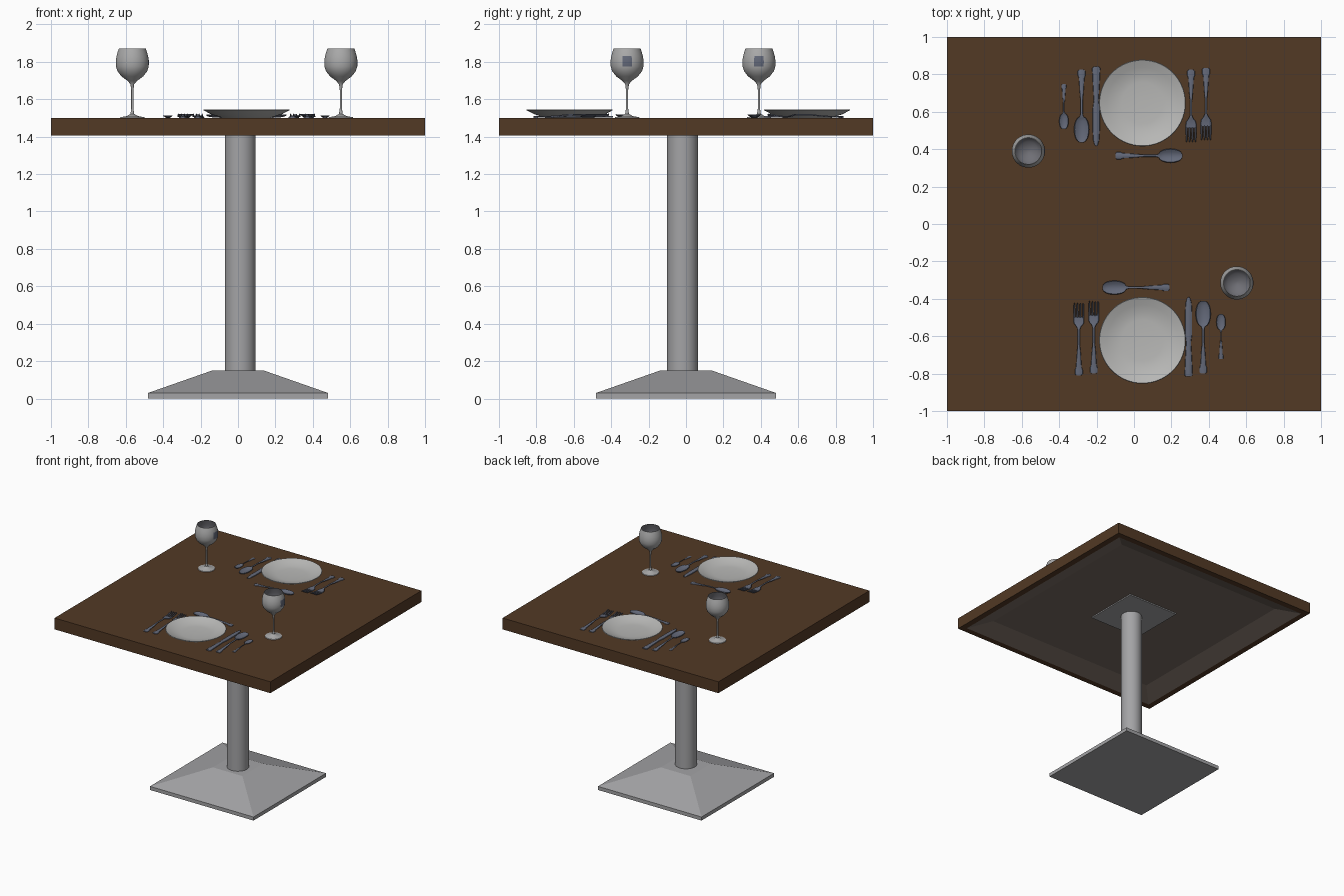
import bpy, bmesh, math
from mathutils import Matrix, Vector

cube = bpy.data.objects.get("Cube")
if cube:
    bpy.data.objects.remove(cube, do_unlink=True)

TOP = 1.5  # height of the table surface


def material(name, rgb):
    m = bpy.data.materials.new(name)
    m.use_nodes = True
    m.diffuse_color = (*rgb, 1)
    bsdf = next(n for n in m.node_tree.nodes if n.type == 'BSDF_PRINCIPLED')
    bsdf.inputs["Base Color"].default_value = (*rgb, 1)
    bsdf.inputs["Roughness"].default_value = 0.6
    return m


wood = material("dark wood", (0.085, 0.041, 0.018))
board = material("underside board", (0.19, 0.15, 0.125))
metal = material("grey metal", (0.37, 0.37, 0.38))
china = material("plate white", (0.48, 0.48, 0.47))
glass = material("glass grey", (0.40, 0.40, 0.40))
glass_in = material("glass inside", (0.16, 0.16, 0.18))
steel = material("blue steel", (0.125, 0.14, 0.19))


def build(name, tubes, mats, rule=None, smooth=True, place=Matrix()):
    """Each tube is a list of closed rings, bridged in order and capped."""
    bm = bmesh.new()
    for rings in tubes:
        loops = [[bm.verts.new(p) for p in ring] for ring in rings]
        n = len(loops[0])
        for a, b in zip(loops, loops[1:]):
            for i in range(n):
                j = (i + 1) % n
                bm.faces.new((a[i], a[j], b[j], b[i]))
        bm.faces.new(loops[0][::-1])
        bm.faces.new(loops[-1])
    bmesh.ops.recalc_face_normals(bm, faces=bm.faces)
    bm.normal_update()
    if rule:
        for f in bm.faces:
            f.material_index = rule(f.calc_center_median(), f.normal)
    me = bpy.data.meshes.new(name)
    bm.to_mesh(me)
    bm.free()
    for m in mats:
        me.materials.append(m)
    ob = bpy.data.objects.new(name, me)
    bpy.context.collection.objects.link(ob)
    ob.matrix_world = place
    if smooth:
        bpy.ops.object.select_all(action='DESELECT')
        ob.select_set(True)
        bpy.context.view_layer.objects.active = ob
        bpy.ops.object.shade_smooth_by_angle(angle=math.radians(40))
    return ob


def squares(profile):
    return [[(-h, -h, z), (h, -h, z), (h, h, z), (-h, h, z)] for h, z in profile]


def lathe(profile, n=32):
    turn = [(i + 0.5) * math.tau / n for i in range(n)]
    return [[(r * math.cos(a), r * math.sin(a), z) for a in turn] for r, z in profile]


def strip(stations, x0=0, thick=0.006):
    """Thin bar along y; each station is y, half width, height, cup depth."""
    us = (-1, -0.6, -0.2, 0.2, 0.6, 1)
    rings = []
    for y, w, z, cup in stations:
        low = [(x0 + u * w, y, z + cup * u * u) for u in us]
        high = [(x0 + u * w * 0.9, y, z + cup * u * u + thick * (1.1 - 0.5 * u * u))
                for u in reversed(us)]
        rings.append(low + high)
    return rings


def at(x, y, z=TOP, turn=0.0, size=1.0):
    return (Matrix.Translation((x, y, z)) @ Matrix.Rotation(turn, 4, 'Z')
            @ Matrix.Scale(size, 4))


# Table top with a sloped recess underneath
build("table_top", [squares([(0.80, 1.46), (0.95, 1.405), (1, 1.405), (1, TOP)])],
      [wood, board], lambda c, n: int(n.z < -0.1 and c.z > 1.41), smooth=False)
build("mounting_plate", [squares([(0.24, 1.45), (0.24, 1.462)])], [metal], smooth=False)

# Pedestal
build("column", [lathe([(0.083, 0.14), (0.083, 1.455)])], [metal], place=at(0.012, -0.018, 0))
build("base", [squares([(0.48, 0), (0.48, 0.03), (0.137, 0.15)])], [metal], smooth=False)

# Wine glasses, outside then inside of the bowl
glass_profile = [(0.066, 0), (0.064, 0.004), (0.03, 0.01), (0.010, 0.022), (0.006, 0.05),
                 (0.006, 0.15), (0.010, 0.18), (0.025, 0.198), (0.058, 0.222), (0.08, 0.25),
                 (0.088, 0.275), (0.089, 0.305), (0.085, 0.33), (0.079, 0.352), (0.072, 0.372),
                 (0.069, 0.372), (0.081, 0.33), (0.084, 0.29), (0.074, 0.25),
                 (0.05, 0.224), (0.01, 0.208)]


def glass_colour(c, n):
    outward = n.x * c.x + n.y * c.y
    if c.z > 0.2 and (outward < 0 or Vector((c.x, c.y)).length < 0.02):
        return 1
    if 0.27 < c.z < 0.335 and c.x > 0.06 and abs(c.y) < 0.025:
        return 2
    return 0


for side, x, y in (("front", 0.55, -0.315), ("back", -0.565, 0.39)):
    build(side + "_wine_glass", [lathe(glass_profile)], [glass, glass_in, steel],
          glass_colour, place=at(x, y))

# Plate
setting = [build("front_plate", [lathe([
    (0.13, 0), (0.14, 0.004), (0.19, 0.02), (0.232, 0.042), (0.229, 0.046), (0.19, 0.03),
    (0.15, 0.017), (0.11, 0.012), (0.02, 0.011)], 48)], [china], place=at(0.045, -0.622))]

# Cutlery: shared handle, then the working ends
handle = [(-0.195, 0.012, 0.001, 0), (-0.188, 0.021, 0.001, 0), (-0.165, 0.021, 0.002, 0),
          (-0.15, 0.015, 0.003, 0), (-0.08, 0.011, 0.008, 0), (-0.03, 0.006, 0.014, 0)]

bowl = [(0.04, 0.006, 0.015, 0)]
for i in range(9):
    a = math.pi * (0.06 + 0.88 * i / 8)
    s = math.sin(a)
    bowl.append((0.125 - 0.07 * math.cos(a), 0.041 * s ** 0.8, 0.016 - 0.015 * s, 0.017 * s))


def spoon(name, x, y, turn=0.0, size=1.0):
    return build(name, [strip(handle + bowl)], [steel], place=at(x, y, TOP, turn, size))


fork_head = [(0.05, 0.006, 0.014, 0), (0.068, 0.014, 0.009, 0.001), (0.082, 0.026, 0.005, 0.003),
             (0.10, 0.029, 0.003, 0.003), (0.118, 0.029, 0.003, 0.003)]
tine = [(0.112, 0.0052, 0.004, 0), (0.15, 0.0048, 0.008, 0), (0.18, 0.004, 0.014, 0),
        (0.192, 0.002, 0.017, 0)]


def fork(name, x, y):
    tines = [strip(tine, (i - 1.5) * 0.0157) for i in range(4)]
    return build(name, [strip(handle + fork_head)] + tines, [steel], place=at(x, y))


knife = [(-0.213, 0.014, 0.001, 0), (-0.205, 0.022, 0.001, 0), (-0.12, 0.018, 0.002, 0),
         (-0.03, 0.013, 0.002, 0), (-0.01, 0.016, 0.002, 0), (0.01, 0.019, 0.002, 0),
         (0.13, 0.019, 0.002, 0), (0.18, 0.016, 0.002, 0), (0.205, 0.009, 0.002, 0),
         (0.212, 0.003, 0.002, 0)]

setting += [
    fork("front_outer_fork", -0.295, -0.615),
    fork("front_inner_fork", -0.215, -0.605),
    build("front_knife", [strip(knife, thick=0.009)], [steel], place=at(0.292, -0.603)),
    spoon("front_soup_spoon", 0.37, -0.605),
    spoon("front_tea_spoon", 0.465, -0.602, size=0.62),
    spoon("front_dessert_spoon", 0.01, -0.34, math.pi / 2, 0.92),
]

# Second place setting, turned to face the first
middle = Vector((0.045, 0.0125, 0))
half_turn = (Matrix.Translation(middle) @ Matrix.Rotation(math.pi, 4, 'Z')
             @ Matrix.Translation(-middle))
bpy.context.view_layer.update()
for ob in setting:
    twin = ob.copy()
    twin.name = ob.name.replace("front", "back")
    bpy.context.collection.objects.link(twin)
    twin.matrix_world = half_turn @ ob.matrix_world
